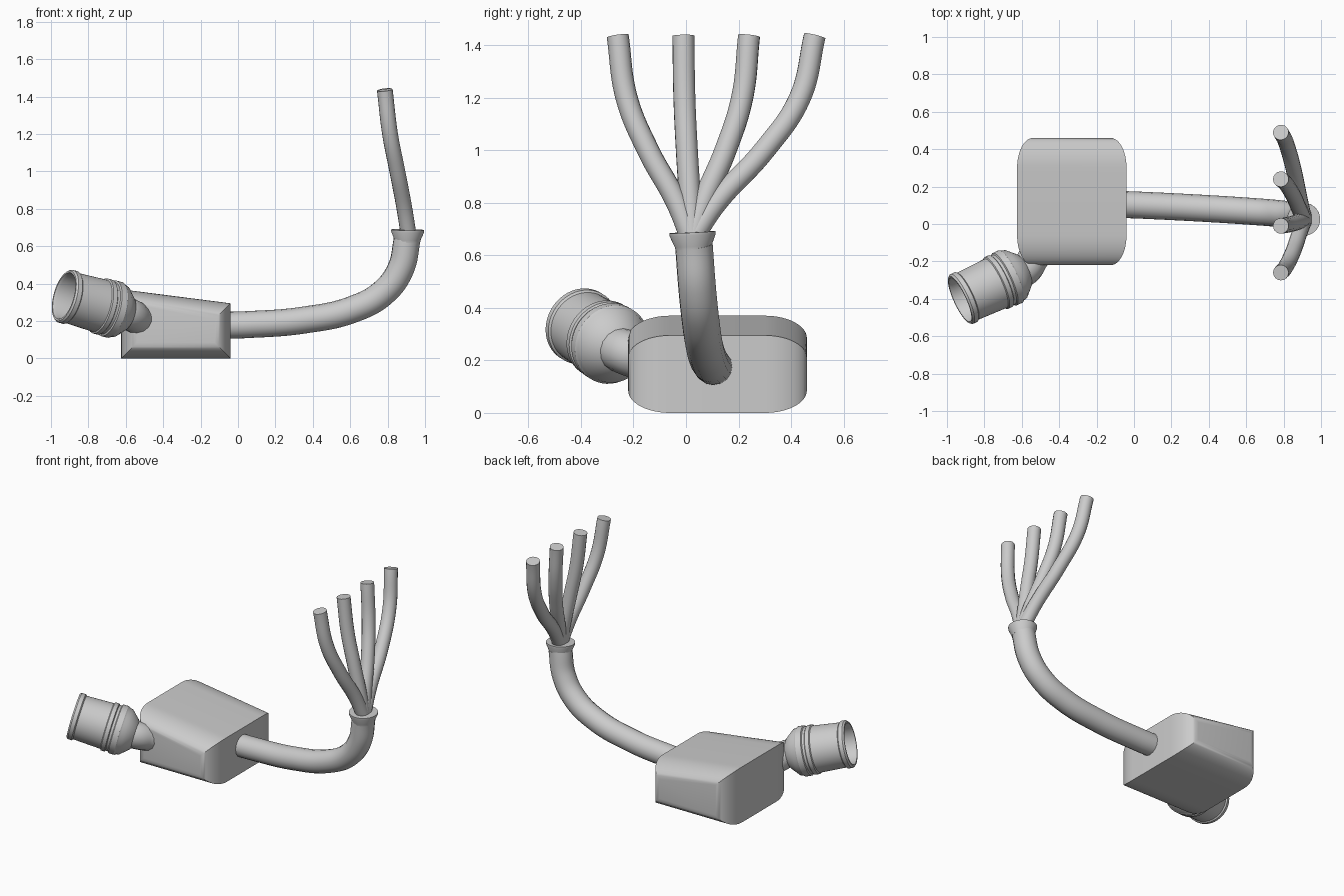
import bpy, bmesh, math
from mathutils import Vector

cube = bpy.data.objects.get("Cube")
if cube:
    bpy.data.objects.remove(cube, do_unlink=True)

grey = bpy.data.materials.new("light_grey")
grey.use_nodes = True
colour = (0.6, 0.6, 0.6, 1)
grey.diffuse_color = colour
grey.node_tree.nodes["Principled BSDF"].inputs["Base Color"].default_value = colour


def finish(obj):
    bpy.ops.object.select_all(action='DESELECT')
    obj.select_set(True)
    bpy.context.view_layer.objects.active = obj
    if obj.type == 'CURVE':
        bpy.ops.object.convert(target='MESH')
    bpy.ops.object.shade_smooth_by_angle(angle=math.radians(30))


def add(name, data):
    obj = bpy.data.objects.new(name, data)
    bpy.context.collection.objects.link(obj)
    data.materials.append(grey)
    return obj


def mesh_object(name, bm):
    bmesh.ops.recalc_face_normals(bm, faces=bm.faces)
    data = bpy.data.meshes.new(name)
    bm.to_mesh(data)
    bm.free()
    obj = add(name, data)
    finish(obj)
    return obj


def loft(name, rings):
    """Join rings of points with quads and close both ends."""
    bm = bmesh.new()
    loops = [[bm.verts.new(p) for p in ring] for ring in rings]
    for a, b in zip(loops, loops[1:]):
        for i in range(len(a)):
            j = (i + 1) % len(a)
            bm.faces.new((a[i], a[j], b[j], b[i]))
    bm.faces.new(loops[0])
    bm.faces.new(loops[-1])
    return mesh_object(name, bm)


def lathe(name, origin, axis, profile, sides=48):
    """Revolve (distance, radius) pairs about an axis."""
    axis = Vector(axis).normalized()
    turn = Vector((0, 0, 1)).rotation_difference(axis)
    rings = []
    for t, r in profile:
        angles = [math.tau * i / sides for i in range(sides)]
        rings.append([Vector(origin) + turn @ Vector((r * math.cos(a), r * math.sin(a), t))
                      for a in angles])
    return loft(name, rings)


def tube(name, points, radius):
    """Round capped tube along a smooth path."""
    data = bpy.data.curves.new(name, 'CURVE')
    data.dimensions = '3D'
    data.bevel_depth = radius
    data.bevel_resolution = 6
    data.resolution_u = 10
    data.use_fill_caps = True
    spline = data.splines.new('BEZIER')
    spline.bezier_points.add(len(points) - 1)
    for bp, p in zip(spline.bezier_points, points):
        bp.co = p
        bp.handle_left_type = bp.handle_right_type = 'AUTO'
    finish(add(name, data))


# Junction box: sloped section, pulled in along a quarter ellipse at both y ends
X0, X1, Y0, Y1 = -0.625, -0.04, -0.22, 0.46
REACH, INSET, STEPS = 0.16, 0.085, 12


def section(y, inset):
    return [(X0 + inset, y, inset), (X1 - inset, y, inset),
            (X1 - inset, y, 0.295 - inset), (X0 + inset, y, 0.37 - inset)]


front, back = [], []
for k in range(STEPS + 1):
    a = math.pi / 2 * k / STEPS
    inset = INSET * (1 - math.sin(a))
    dy = REACH * (1 - math.cos(a))
    front.append(section(Y0 + dy, inset))
    back.append(section(Y1 - dy, inset))
loft("junction_box", front + back[::-1])

# Main cable
tube("main_cable", [(-0.08, 0.105, 0.177), (0.05, 0.1, 0.181), (0.35, 0.085, 0.205),
                    (0.62, 0.068, 0.265), (0.78, 0.055, 0.355), (0.87, 0.042, 0.48),
                    (0.905, 0.03, 0.64)], 0.072)

# Flared collar at the cable end
lathe("cable_collar", (0.906, 0.028, 0.622), (0.02, -0.05, 1),
      [(0, 0.068), (0.012, 0.07), (0.055, 0.088), (0.066, 0.088)])

# Four fanned wires
BASE_Y = 0.022
for n in range(4):
    reach = -0.26 + 0.25 * n - BASE_Y
    path = [(x, BASE_Y + reach * f, z) for x, f, z in (
        (0.912, 0, 0.66), (0.89, 0.2, 0.8), (0.852, 0.59, 1.0),
        (0.813, 0.88, 1.2), (0.785, 1, 1.435))]
    tube(f"wire_{n + 1}", path, 0.042)

# Hollow connector barrel with mouth rim and two rings
MOUTH = Vector((-0.93, -0.405, 0.335))
AXIS = Vector((0.88, 0.405, -0.246)).normalized()
lathe("connector_barrel", MOUTH, AXIS,
      [(0.24, 0.118), (0.015, 0.122), (0, 0.128), (0, 0.138), (0.01, 0.146),
       (0.035, 0.146), (0.042, 0.138), (0.05, 0.138), (0.215, 0.144),
       (0.22, 0.152), (0.245, 0.152), (0.25, 0.145), (0.265, 0.145),
       (0.27, 0.154), (0.305, 0.154), (0.315, 0.147), (0.335, 0.142),
       (0.385, 0.095), (0.395, 0.08)])

# Bent neck from the barrel into the box
tube("connector_neck", [MOUTH + AXIS * 0.34, MOUTH + AXIS * 0.4,
                        (-0.54, -0.185, 0.215), (-0.48, -0.09, 0.2)], 0.085)
